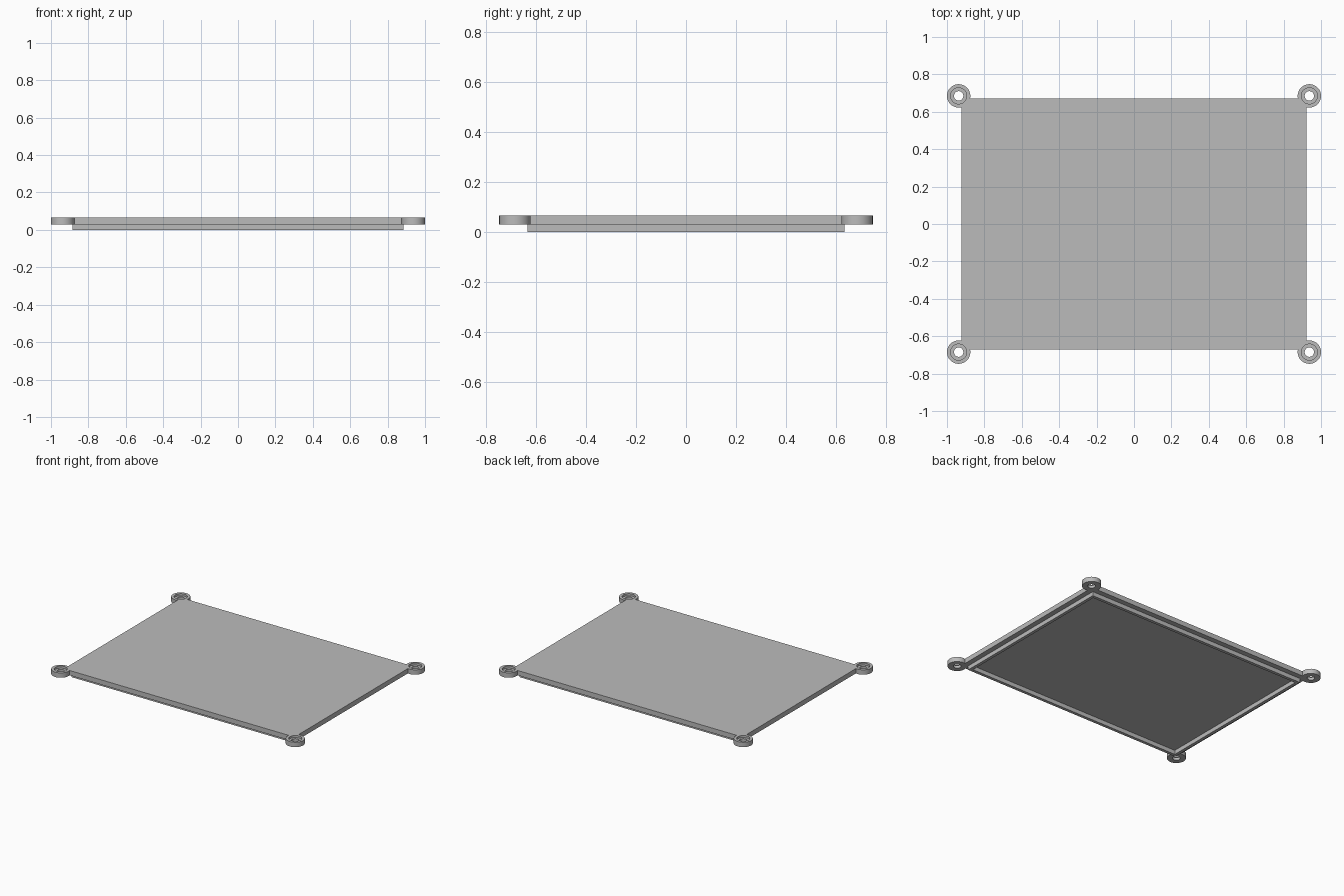
import bpy
import bmesh
import math
from mathutils import Matrix, Vector

cube = bpy.data.objects.get("Cube")
if cube:
    bpy.data.objects.remove(cube, do_unlink=True)

HALF_X, HALF_Y = 0.922, 0.672      # cover plate
BOSS_X, BOSS_Y = 0.9375, 0.685     # screw boss centres
LOW, TOP = 0.03, 0.065             # underside and top of the plate
BOSS_R, BORE_R, HOLE_R = 0.0625, 0.043, 0.025
SEGMENTS = 48

grey = bpy.data.materials.new("plain grey")
grey.use_nodes = True
grey.diffuse_color = (0.5, 0.5, 0.5, 1)
grey.node_tree.nodes["Principled BSDF"].inputs["Base Color"].default_value = (0.5, 0.5, 0.5, 1)


def make_object(name, bm):
    bmesh.ops.recalc_face_normals(bm, faces=bm.faces)
    mesh = bpy.data.meshes.new(name)
    bm.to_mesh(mesh)
    bm.free()
    mesh.materials.append(grey)
    obj = bpy.data.objects.new(name, mesh)
    bpy.context.collection.objects.link(obj)
    return obj


def activate(obj):
    bpy.ops.object.select_all(action='DESELECT')
    obj.select_set(True)
    bpy.context.view_layer.objects.active = obj


def push(bm, face, dz):
    """Extrude one face vertically and return the new cap."""
    out = bmesh.ops.extrude_discrete_faces(bm, faces=[face])["faces"][0]
    bmesh.ops.translate(bm, verts=out.verts, vec=(0, 0, dz))
    return out


# Cover plate with a raised locating lip on its underside
bm = bmesh.new()
bmesh.ops.create_cube(bm, size=1, matrix=Matrix.Translation((0, 0, (LOW + TOP) / 2))
                      @ Matrix.Diagonal((2 * HALF_X, 2 * HALF_Y, TOP - LOW, 1)))
bottom = min(bm.faces, key=lambda f: f.calc_center_median().z)
bmesh.ops.inset_individual(bm, faces=[bottom], thickness=0.037, use_even_offset=True)
bottom = push(bm, bottom, -LOW)
bmesh.ops.inset_individual(bm, faces=[bottom], thickness=0.022, use_even_offset=True)
push(bm, bottom, LOW)
plate = make_object("cover_plate", bm)

corners = [(sx, sy) for sx in (-1, 1) for sy in (-1, 1)]

# Clear the plate corners where the bosses sit
bm = bmesh.new()
for sx, sy in corners:
    bmesh.ops.create_cone(bm, cap_ends=True, segments=SEGMENTS, radius1=BOSS_R - 0.001,
                          radius2=BOSS_R - 0.001, depth=0.06,
                          matrix=Matrix.Translation((sx * BOSS_X, sy * BOSS_Y, (LOW + TOP) / 2)))
cutter = make_object("corner_cutter", bm)
cutter.hide_render = True
cut = plate.modifiers.new("corner clearance", 'BOOLEAN')
cut.operation = 'DIFFERENCE'
cut.solver = 'EXACT'
cut.object = cutter
activate(plate)
bpy.ops.object.modifier_apply(modifier=cut.name)
bpy.data.objects.remove(cutter, do_unlink=True)

# Counterbored screw bosses, turned from one closed profile
STEP = TOP - 0.015
profile = [(HOLE_R, LOW), (BOSS_R, LOW), (BOSS_R, TOP),
           (BORE_R, TOP), (BORE_R, STEP), (HOLE_R, STEP)]
for sx, sy in corners:
    bm = bmesh.new()
    ring = [bm.verts.new((r, 0, z)) for r, z in profile]
    edges = [bm.edges.new((v, ring[(i + 1) % len(ring)])) for i, v in enumerate(ring)]
    bmesh.ops.spin(bm, geom=ring + edges, cent=(0, 0, 0), axis=(0, 0, 1),
                   angle=math.tau, steps=SEGMENTS, use_merge=True)
    bmesh.ops.remove_doubles(bm, verts=bm.verts, dist=0.0001)
    bmesh.ops.translate(bm, verts=bm.verts, vec=Vector((sx * BOSS_X, sy * BOSS_Y, 0)))
    name = ("front" if sy < 0 else "back") + ("_left" if sx > 0 else "_right") + "_screw_boss"
    activate(make_object(name, bm))
    bpy.ops.object.shade_smooth_by_angle(angle=math.radians(30))
